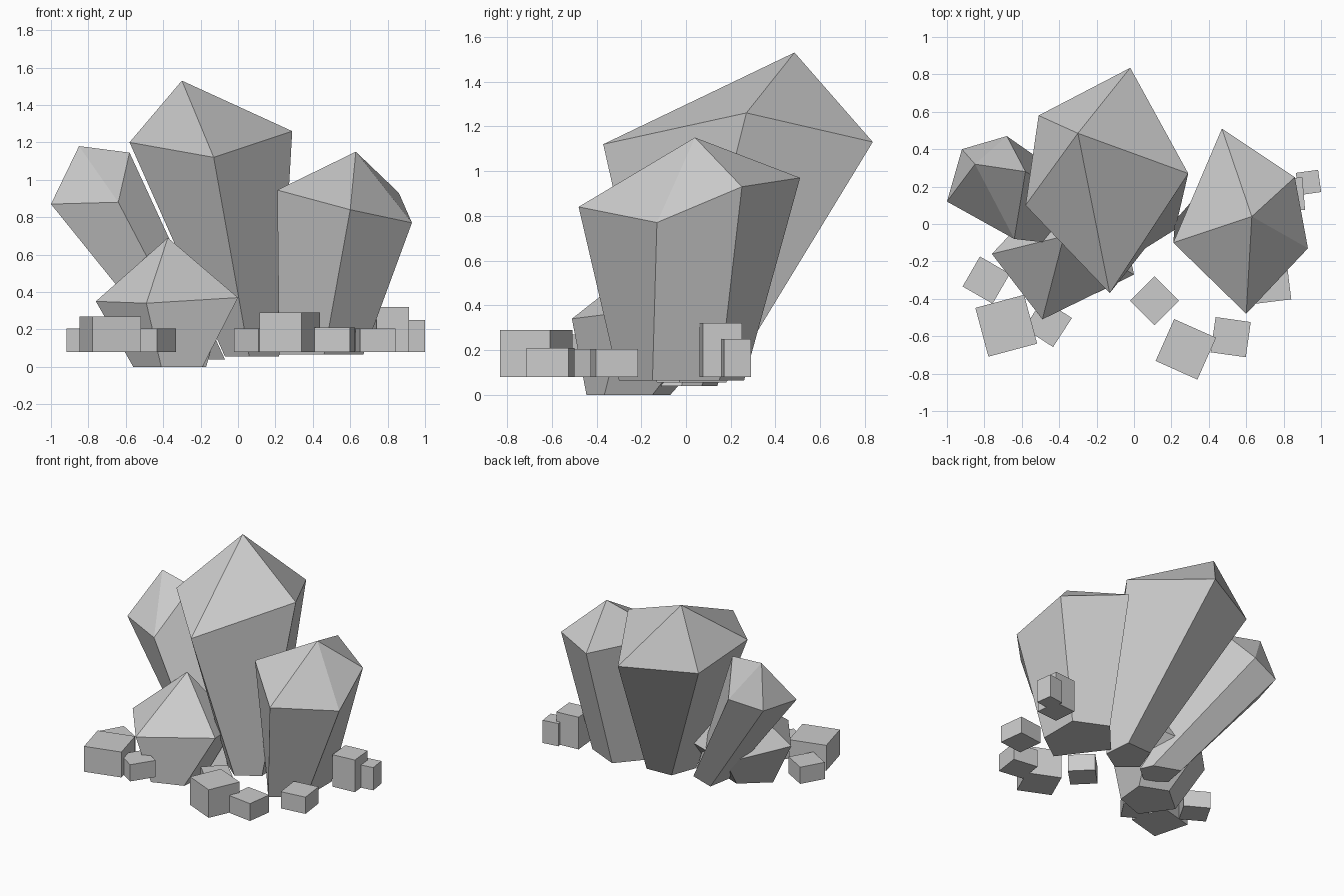
import bpy, bmesh, math

if "Cube" in bpy.data.objects:
    bpy.data.objects.remove(bpy.data.objects["Cube"])


def crystal(name, base, base_z, ring, tip):
    """Five-sided shard: small base ring, wider shoulder ring, pointed tip."""
    bm = bmesh.new()
    low = [bm.verts.new((x, y, base_z)) for x, y in base]
    high = [bm.verts.new(p) for p in ring]
    top = bm.verts.new(tip)
    bm.faces.new(low[::-1])
    n = len(low)
    for i in range(n):
        j = (i + 1) % n
        bm.faces.new((low[i], low[j], high[j], high[i]))
        bm.faces.new((high[i], high[j], top))
    bmesh.ops.recalc_face_normals(bm, faces=bm.faces[:])
    mesh = bpy.data.meshes.new(name)
    bm.to_mesh(mesh)
    bm.free()
    bpy.context.collection.objects.link(bpy.data.objects.new(name, mesh))


def chunk(name, x, y, size, top, angle):
    """Small square block resting around the shards."""
    bottom = 0.08
    bpy.ops.mesh.primitive_cube_add(size=1, location=(x, y, (bottom + top) / 2),
                                    rotation=(0, 0, math.radians(angle)))
    ob = bpy.context.object
    ob.name = name
    ob.scale = (size, size, top - bottom)


# Tall central shard
crystal("main_crystal",
        [(.06, -.13), (.22, -.03), (.20, .18), (.0, .17), (-.07, -.02)], .055,
        [(-.13, -.37, 1.12), (.29, .27, 1.26), (-.02, .835, 1.13),
         (-.51, .58, 1.11), (-.58, .10, 1.20)],
        (-.30, .485, 1.53))

# Right shard
crystal("right_crystal",
        [(.46, -.30), (.67, -.15), (.67, .15), (.43, .26), (.22, .02)], .065,
        [(.60, -.48, .84), (.93, -.13, .77), (.86, .25, .93),
         (.47, .51, .97), (.21, -.10, .945)],
        (.63, .04, 1.15))

# Leaning shard at the back left
crystal("back_left_crystal",
        [(-.20, -.13), (-.07, -.02), (-.11, .07), (-.30, .14), (-.33, -.03)], .04,
        [(-.64, -.08, .88), (-.58, .28, 1.145), (-.68, .47, .92),
         (-.92, .40, .87), (-1.0, .12, .87)],
        (-.85, .32, 1.18))

# Short shard at the front left
crystal("front_left_crystal",
        [(-.41, -.445), (-.19, -.365), (-.17, -.15), (-.37, -.07), (-.56, -.23)], .0,
        [(-.49, -.51, .34), (.0, -.27, .37), (-.08, .10, .32),
         (-.45, .17, .27), (-.76, -.16, .35)],
        (-.375, -.065, .69))

# Scattered blocks: x, y, size, top height, turn
blocks = [
    (-.683, -.544, .27, .27, 15),
    (-.79, -.30, .185, .205, -30),
    (-.46, -.53, .185, .205, -33),
    (.11, -.41, .186, .205, 45),
    (.277, -.67, .245, .29, -24),
    (.517, -.605, .19, .21, -8),
    (.735, -.32, .19, .205, 7),
    (.82, .155, .175, .32, 5),
    (.933, .222, .12, .25, 8),
]
for i, b in enumerate(blocks):
    chunk(f"block_{i + 1}", *b)
